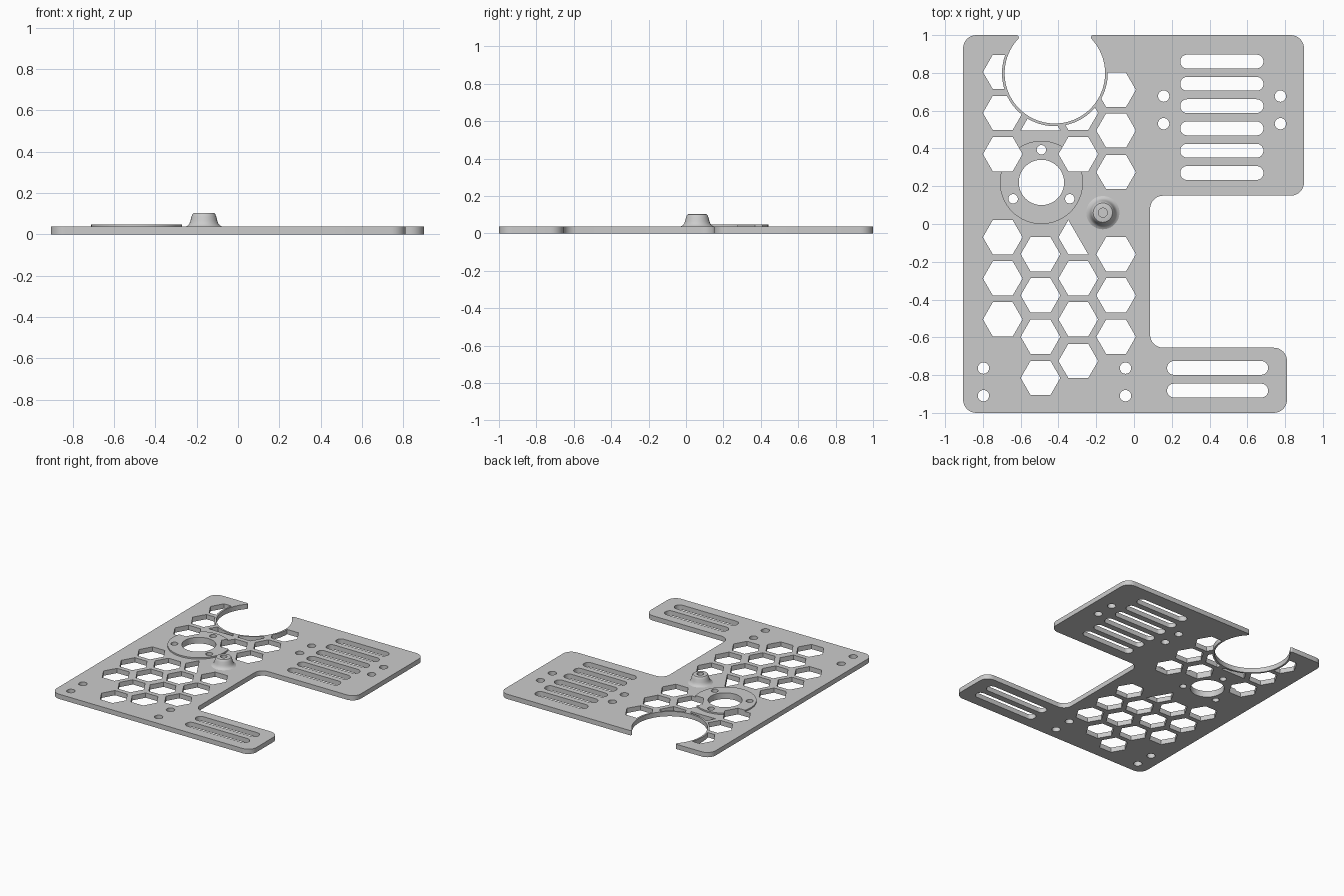
import bpy, bmesh, math
from mathutils import Vector

if "Cube" in bpy.data.objects:
    bpy.data.objects.remove(bpy.data.objects["Cube"])

T = 0.037                                   # plate thickness
NOTCH, NR = (-0.419, 0.798), 0.266          # open round notch
DISK = (-0.49, 0.22)
BOSS = (-0.165, 0.06)


def arc(c, r, a0, a1, n):
    return [(c[0] + r * math.cos(math.radians(a0 + (a1 - a0) * i / n)),
             c[1] + r * math.sin(math.radians(a0 + (a1 - a0) * i / n))) for i in range(n + 1)]


def circle(c, r, n=32):
    return arc(c, r, 0, 360, n)[:-1]


def rounded(corners, n=8):
    """Polygon of (x, y, radius) right-angle corners; radius 0 keeps the point."""
    out = []
    for i, (x, y, r) in enumerate(corners):
        p = Vector((x, y))
        if r == 0:
            out.append(tuple(p))
            continue
        u = (p - Vector(corners[i - 1][:2])).normalized()
        v = (Vector(corners[(i + 1) % len(corners)][:2]) - p).normalized()
        for k in range(n + 1):
            t = math.pi / 2 * k / n
            out.append(tuple(p + r * (v - u + u * math.sin(t) - v * math.cos(t))))
    return out


def prisms(name, loops, z0, z1):
    bm = bmesh.new()
    for pts in loops:
        f = bm.faces.new([bm.verts.new((x, y, z0)) for x, y in pts])
        ext = bmesh.ops.extrude_face_region(bm, geom=[f])
        top = [g for g in ext["geom"] if isinstance(g, bmesh.types.BMVert)]
        bmesh.ops.translate(bm, vec=(0, 0, z1 - z0), verts=top)
    bmesh.ops.recalc_face_normals(bm, faces=bm.faces)
    return make(name, bm)


def make(name, bm):
    me = bpy.data.meshes.new(name)
    bm.to_mesh(me)
    bm.free()
    ob = bpy.data.objects.new(name, me)
    bpy.context.collection.objects.link(ob)
    return ob


def cut(ob, cutter):
    m = ob.modifiers.new("cut", "BOOLEAN")
    m.operation, m.solver, m.object = "DIFFERENCE", "EXACT", cutter
    bpy.context.view_layer.objects.active = ob
    bpy.ops.object.modifier_apply(modifier=m.name)


# plate outline with rounded corners and filleted notch
f = 0.012
dy = 1 - f - NOTCH[1]
dx = math.sqrt((NR + f) ** 2 - dy ** 2)
th = math.degrees(math.atan2(dy, dx))
notch = (arc((NOTCH[0] + dx, 1 - f), f, 90, 180 + th, 6)
         + arc(NOTCH, NR, th, -180 - th, 64)[1:-1]
         + arc((NOTCH[0] - dx, 1 - f), f, -th, 90, 6))
R = 0.07
outline = [(-0.905, -1, R), (0.81, -1, R), (0.81, -0.655, R), (0.085, -0.655, R),
           (0.085, 0.15, R), (0.9, 0.15, R), (0.9, 1, R)]
outline += [(x, y, 0) for x, y in notch] + [(-0.905, 1, R)]
plate = prisms("base_plate", [rounded(outline)], 0, T)

# raised mounting disk
disk = prisms("mounting_disk", [circle(DISK, 0.22, 64)], T, 0.048)

# honeycomb openings, trimmed by the rim around the notch
columns = {-0.695: (0.805, 0.588, 0.37, -0.07, -0.288, -0.505),
           -0.495: (-0.16, -0.378, -0.597, -0.815),
           -0.295: (0.588, 0.37, -0.288, -0.505, -0.725),
           -0.095: (0.71, 0.495, 0.275, -0.16, -0.378, -0.597)}
hexes = [circle((x, y), 0.105, 6) for x, ys in columns.items() for y in ys]
hexes.append(circle((-0.495, 0.495), 0.105, 6)[:4])           # half cell
part = circle((-0.295, -0.07), 0.105, 6)
hexes.append(part[2:6])                                       # cell trimmed beside the boss
hex_cutter = prisms("hex_cutter", hexes, -0.1, 0.2)
rim = prisms("rim_keepout", [circle(NOTCH, NR + 0.014, 96)], -0.2, 0.3)
cut(hex_cutter, rim)


# slots and round holes
def slot(x0, x1, y, h=0.0365):
    r = h * 0.98
    return rounded([(x0, y - h, r), (x1, y - h, r), (x1, y + h, r), (x0, y + h, r)])


holes = [slot(0.245, 0.685, 0.86 - 0.118 * i) for i in range(6)]
holes += [slot(0.175, 0.71, y) for y in (-0.762, -0.882)]
holes += [circle((x, y), 0.03) for x in (0.157, 0.775) for y in (0.677, 0.531)]
holes += [circle((x, y), 0.03) for x in (-0.797, -0.045) for y in (-0.763, -0.909)]
holes.append(circle(DISK, 0.12, 64))
holes += [circle(arc(DISK, 0.173, a, a, 1)[0], 0.025) for a in (90, 210, 330)]
hole_cutter = prisms("hole_cutter", holes, -0.1, 0.2)

for ob in (plate, disk):
    cut(ob, hex_cutter)
    cut(ob, hole_cutter)
for ob in (hex_cutter, hole_cutter, rim):
    bpy.data.objects.remove(ob)

# flared boss with blind hole, revolved profile
profile = [(0.088, T), (0.077, 0.043), (0.07, 0.052), (0.065, 0.065), (0.06, 0.085),
           (0.056, 0.096), (0.051, 0.102), (0.043, 0.104), (0.024, 0.104), (0.024, 0.045), (0, 0.045)]
bm = bmesh.new()
vs = [bm.verts.new((r, 0, z)) for r, z in profile]
es = [bm.edges.new(p) for p in zip(vs, vs[1:])]
bmesh.ops.spin(bm, geom=vs + es, cent=(0, 0, 0), axis=(0, 0, 1), angle=math.tau, steps=48)
bmesh.ops.remove_doubles(bm, verts=bm.verts, dist=0.0002)
bmesh.ops.recalc_face_normals(bm, faces=bm.faces)
if sum(fc.normal.z * fc.calc_area() for fc in bm.faces) < 0:
    bmesh.ops.reverse_faces(bm, faces=bm.faces)
boss = make("boss", bm)
boss.location = (*BOSS, 0)

for ob in (plate, disk, boss):
    bpy.ops.object.select_all(action="DESELECT")
    ob.select_set(True)
    bpy.context.view_layer.objects.active = ob
    bpy.ops.object.shade_smooth_by_angle(angle=math.radians(35))
